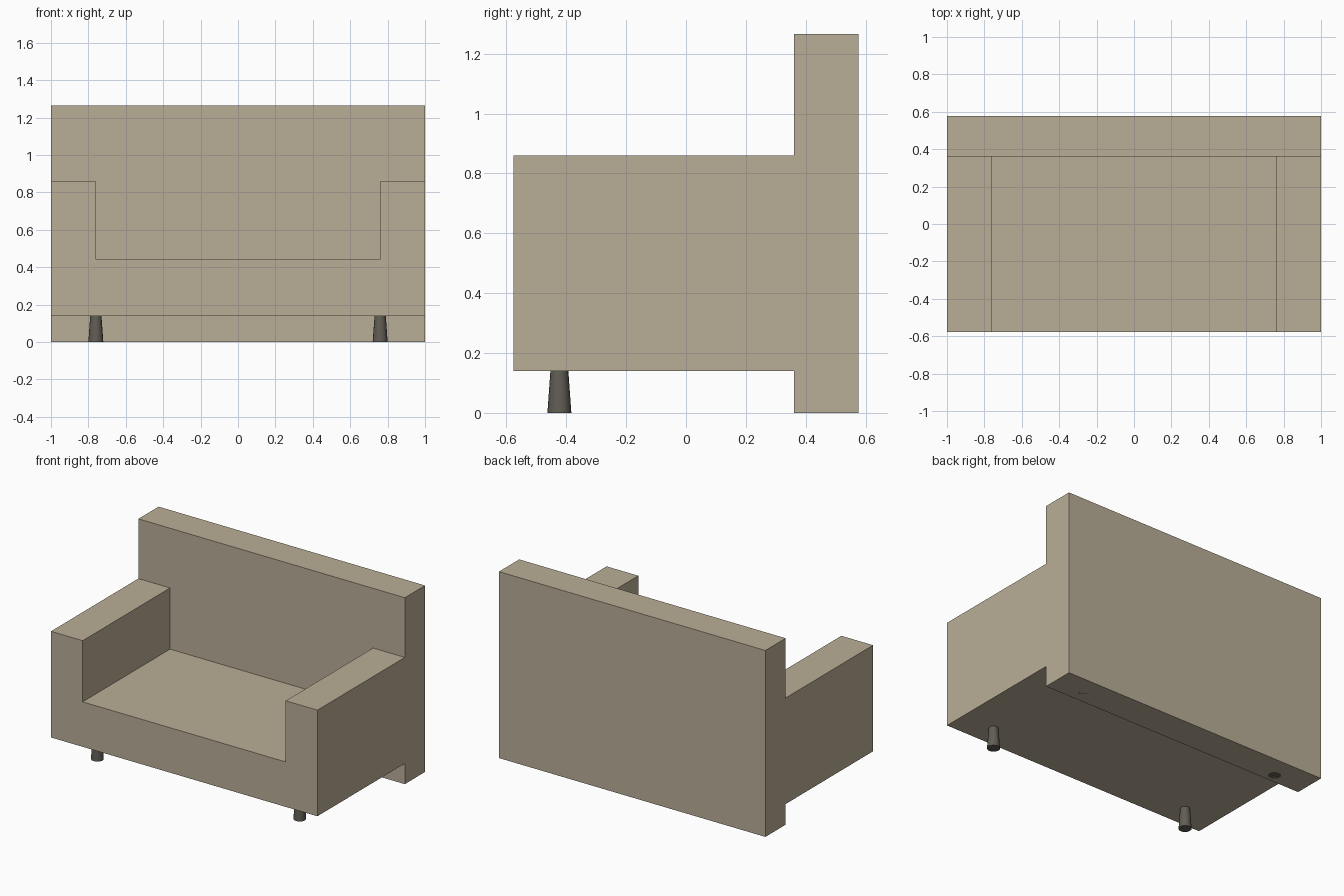
import bpy, bmesh
from mathutils import Matrix

if "Cube" in bpy.data.objects:
    bpy.data.objects.remove(bpy.data.objects["Cube"])

W, ARM = 1.0, 0.762                  # half width, inner face of arms
YF, YB, YR = -0.577, 0.36, 0.577     # front, backrest front, rear
ZB, ZS, ZA, ZT = 0.14, 0.445, 0.86, 1.265  # underside, seat, arm top, back top


def material(name, color):
    m = bpy.data.materials.new(name)
    m.diffuse_color = (*color, 1)
    m.use_nodes = True
    m.node_tree.nodes["Principled BSDF"].inputs["Base Color"].default_value = m.diffuse_color
    return m


def finish(name, bm, mat):
    bmesh.ops.remove_doubles(bm, verts=bm.verts, dist=1e-5)
    bmesh.ops.recalc_face_normals(bm, faces=bm.faces)
    me = bpy.data.meshes.new(name)
    bm.to_mesh(me)
    bm.free()
    me.materials.append(mat)
    ob = bpy.data.objects.new(name, me)
    bpy.context.collection.objects.link(ob)
    return ob


fabric = material("fabric", (0.49, 0.42, 0.31))
wood = material("dark_wood", (0.12, 0.11, 0.09))

# Sofa body: one continuous upholstered shell
bm = bmesh.new()


def poly(points):
    bm.faces.new([bm.verts.new(p) for p in points])


# End panels
side = [(YF, ZB), (YB, ZB), (YB, 0), (YR, 0), (YR, ZT), (YB, ZT), (YB, ZA), (YF, ZA)]
for x in (-W, W):
    poly([(x, y, z) for y, z in side])

# Front panel and backrest front share the stepped arm and seat outline
step = [(-W, ZA), (-ARM, ZA), (-ARM, ZS), (ARM, ZS), (ARM, ZA), (W, ZA)]
poly([(x, YF, z) for x, z in step + [(W, ZB), (-W, ZB)]])
poly([(x, YB, z) for x, z in step + [(W, ZT), (-W, ZT)]])

# Arm tops, arm inner faces and seat
for (x0, z0), (x1, z1) in zip(step, step[1:]):
    poly([(x0, YF, z0), (x1, YF, z1), (x1, YB, z1), (x0, YB, z0)])

# Underside, backrest skirt, bottom, rear and top
for (y0, z0), (y1, z1) in zip(side[:5], side[1:6]):
    poly([(-W, y0, z0), (W, y0, z0), (W, y1, z1), (-W, y1, z1)])
finish("sofa_body", bm, fabric)

# Tapered legs (the rear pair sits inside the backrest skirt)
for yname, y in (("front", -0.423), ("back", 0.423)):
    for xname, x in (("left", -0.76), ("right", 0.76)):
        bm = bmesh.new()
        bmesh.ops.create_cone(bm, cap_ends=True, segments=16, radius1=0.04,
                              radius2=0.03, depth=ZB,
                              matrix=Matrix.Translation((x, y, ZB / 2)))
        leg = finish(f"{yname}_{xname}_leg", bm, wood)
        bpy.ops.object.select_all(action='DESELECT')
        leg.select_set(True)
        bpy.context.view_layer.objects.active = leg
        bpy.ops.object.shade_smooth_by_angle()
